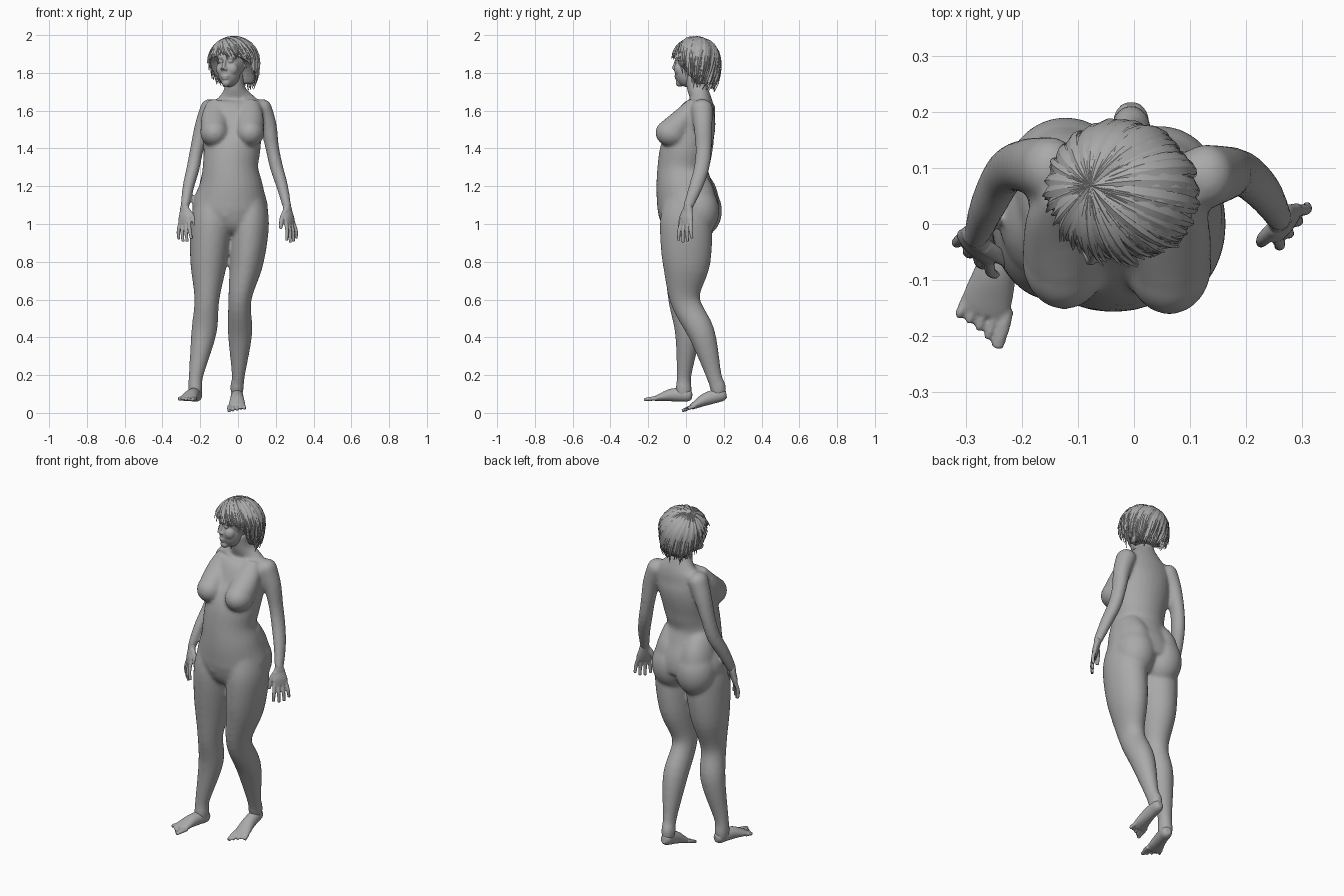
import bpy, bmesh, math, random
from mathutils import Matrix, Vector

random.seed(4)
if "Cube" in bpy.data.objects:
    bpy.data.objects.remove(bpy.data.objects["Cube"])

grey = bpy.data.materials.new("clay grey")
grey.use_nodes = True
colour = (0.4, 0.4, 0.4, 1)
grey.diffuse_color = colour
grey.node_tree.nodes["Principled BSDF"].inputs["Base Color"].default_value = colour


def finish(bm, name, voxel=0, relax=0):
    """Turn a bmesh into an object, fusing its overlapping parts if asked."""
    bmesh.ops.recalc_face_normals(bm, faces=bm.faces)
    mesh = bpy.data.meshes.new(name)
    bm.to_mesh(mesh)
    bm.free()
    mesh.materials.append(grey)
    obj = bpy.data.objects.new(name, mesh)
    bpy.context.collection.objects.link(obj)
    mesh.shade_smooth()
    if voxel:
        fuse = obj.modifiers.new("fuse", 'REMESH')
        fuse.mode = 'VOXEL'
        fuse.voxel_size = voxel
        fuse.use_smooth_shade = True
        soften = obj.modifiers.new("soften", 'SMOOTH')
        soften.factor = 0.5
        soften.iterations = relax
    return obj


def ball(bm, centre, radii, frame=Matrix()):
    place = Matrix.Translation(centre) @ Matrix.Diagonal((*radii, 1))
    bmesh.ops.create_uvsphere(bm, u_segments=28, v_segments=16, radius=1, matrix=frame @ place)


def spline(keys, steps):
    """Smooth interpolation through a few key sections."""
    keys = [Vector(k) for k in keys]
    out = []
    for i in range(len(keys) - 1):
        a, b = keys[max(i - 1, 0)], keys[i]
        c, d = keys[i + 1], keys[min(i + 2, len(keys) - 1)]
        for s in range(steps):
            t = s / steps
            out.append(b + (c - a) * (t / 2) + (a * 2 - b * 5 + c * 4 - d) * (t * t / 2)
                       + (b * 3 - a - c * 3 + d) * (t ** 3 / 2))
    return out + [keys[-1]]


def loft(bm, keys, up=(0, 1, 0), frame=Matrix(), steps=5, sides=28):
    """Closed tube through sections of x, y, z, half width, half depth."""
    rows = spline(keys, steps)
    rings = []
    for i, row in enumerate(rows):
        along = rows[min(i + 1, len(rows) - 1)].to_3d() - rows[max(i - 1, 0)].to_3d()
        side = along.cross(Vector(up)).normalized()
        depth = side.cross(along).normalized()
        ring = []
        for k in range(sides):
            a = math.tau * k / sides
            p = row.to_3d() + side * (math.cos(a) * row[3]) + depth * (math.sin(a) * row[4])
            ring.append(bm.verts.new(frame @ p))
        rings.append(ring)
    for low, high in zip(rings, rings[1:]):
        for k in range(sides):
            n = (k + 1) % sides
            bm.faces.new((low[k], low[n], high[n], high[k]))
    bm.faces.new(rings[0])
    bm.faces.new(rings[-1])


# Torso and neck
body = bmesh.new()
loft(body, [(-.045, .03, .98, .13, .11), (-.04, .015, 1.03, .185, .15), (-.041, .01, 1.1, .2, .163),
            (-.037, -.01, 1.2, .17, .149), (-.04, -.018, 1.3, .147, .133),
            (-.032, 0, 1.4, .151, .134), (-.03, .038, 1.5, .159, .117),
            (-.02, .058, 1.58, .163, .1), (-.013, .076, 1.635, .147, .073),
            (-.013, .077, 1.668, .1, .055), (-.018, .06, 1.72, .056, .055),
            (-.025, .045, 1.8, .052, .054)])

# Bust, seat and lower belly
for x, y in ((-.124, -.064), (.063, -.073)):
    ball(body, (x, y, 1.483), (.076, .089, .075))
    loft(body, [(x * .8, .05, 1.64, .06, .04), (x * .95, y + .072, 1.57, .074, .06),
                (x, y + .015, 1.5, .075, .078)])
for x, y in ((-.122, .075), (.045, .06)):
    ball(body, (x, y, 1.07), (.11, .116, .14))
    loft(body, [(x, 0, 1.26, .07, .09), (x, y - .03, 1.17, .09, .115), (x, y, 1.08, .1, .11)])
ball(body, (-.067, -.082, 1.055), (.046, .066, .06))

# Legs, the left one trailing
loft(body, [(-.135, 0, 1.12, .09, .12), (-.14, 0, 1, .111, .138), (-.155, -.002, .8, .098, .12),
            (-.165, -.02, .6, .066, .074), (-.18, .008, .43, .067, .067),
            (-.222, -.01, .2, .039, .039), (-.226, -.012, .13, .038, .043),
            (-.226, -.01, .085, .034, .038)])
loft(body, [(.055, 0, 1.12, .09, .12), (.063, 0, 1, .101, .138), (.045, .002, .8, .09, .128),
            (.01, -.005, .6, .061, .08), (.011, .083, .42, .064, .071),
            (.002, .147, .2, .035, .042), (-.005, .168, .14, .036, .043),
            (-.005, .175, .095, .031, .036)])

# Arms share one taper
taper = [(.052, .058), (.045, .05), (.036, .043), (.035, .041), (.031, .037), (.023, .027)]
left_arm = [(.128, .085, 1.61), (.16, .09, 1.52), (.182, .093, 1.4), (.204, .083, 1.3),
            (.234, .053, 1.2), (.26, .01, 1.09)]
right_arm = [(-.149, .098, 1.61), (-.184, .104, 1.52), (-.217, .1, 1.4), (-.237, .08, 1.3),
             (-.262, .03, 1.2), (-.282, -.022, 1.09)]
for path in (left_arm, right_arm):
    loft(body, [p + r for p, r in zip(path, taper)])
    ball(body, path[0], (.052, .058, .052))
    ball(body, path[-1], (.021, .025, .03))
finish(body, "body", .008, 14)


# Hands: palm, four fingers and a thumb
def hand(name, wrist, mirror, lean, tilt, yaw):
    bm = bmesh.new()
    frame = (Matrix.Translation(wrist) @ Matrix.Diagonal((mirror, 1, 1, 1))
             @ Matrix.Rotation(-tilt, 4, 'X') @ Matrix.Rotation(-lean, 4, 'Y')
             @ Matrix.Rotation(-yaw, 4, 'Z'))
    loft(bm, [(0, 0, .03, .014, .014), (0, 0, 0, .02, .025), (0, 0, -.025, .018, .031),
              (.002, -.004, -.06, .017, .042), (.002, -.004, -.095, .012, .041)], frame=frame)
    for i in range(4):
        y = -.036 + i * .021
        reach = .17 + (.008, .02, .016, 0)[i]
        loft(bm, [(.002, y, -.08, .01, .01), (.006, y * 1.25, -.13, .01, .01),
                  (-.004, y * 1.4, -reach, .008, .008)], frame=frame, sides=10)
    loft(bm, [(0, -.02, -.02, .015, .015), (-.012, -.048, -.06, .013, .013),
              (-.02, -.062, -.11, .009, .009)], frame=frame, sides=10)
    finish(bm, name, .004, 2)


hand("left_hand", left_arm[-1], 1, .17, .06, .65)
hand("right_hand", right_arm[-1], -1, .03, .22, .85)


# Feet: heel to ball, then five toes with the big toe inside
def foot(name, heel, yaw, pitch, mirror):
    bm = bmesh.new()
    frame = (Matrix.Translation(heel) @ Matrix.Rotation(yaw, 4, 'Z')
             @ Matrix.Rotation(pitch, 4, 'X') @ Matrix.Diagonal((mirror, 1, 1, 1)))
    loft(bm, [(0, 0, .03, .016, .02), (0, -.02, .032, .03, .032), (0, -.06, .036, .033, .036),
              (0, -.115, .034, .037, .033), (0, -.17, .022, .044, .021),
              (0, -.198, .015, .042, .014)], up=(0, 0, 1), frame=frame)
    for i in range(5):
        x = (i - 2) * .0185
        size = .0085 + (.005 if i == 0 else 0)
        tip = -.25 + i * .011
        loft(bm, [(x, -.178, .016, size, .011), (x * 1.08, -.21, .015, size, .011),
                  (x * 1.1, tip, .01, size * .8, .009)], up=(0, 0, 1), frame=frame, sides=10)
    finish(bm, name, .0045, 2)


foot("right_foot", (-.212, .03, .06), -.29, 0, -1)
foot("left_foot", (-.005, .222, .07), 0, .28, 1)

# Head, turned a little to its right
turn = Matrix.Translation((-.03, .04, 1.86)) @ Matrix.Rotation(-.43, 4, 'Z')
head = bmesh.new()
ball(head, (0, .01, .02), (.083, .1, .1), turn)
ball(head, (0, -.04, -.05), (.06, .064, .085), turn)
ball(head, (0, -.08, -.112), (.024, .022, .022), turn)
ball(head, (0, -.092, -.078), (.024, .017, .008), turn)
ball(head, (0, -.09, -.09), (.02, .017, .008), turn)
ball(head, (0, -.07, .022), (.058, .034, .022), turn)
for s in (-1, 1):
    ball(head, (s * .03, -.066, -.04), (.032, .032, .036), turn)
    ball(head, (s * .027, -.084, .001), (.015, .014, .01), turn)
    ball(head, (s * .01, -.106, -.04), (.009, .01, .008), turn)
    ball(head, (s * .08, .005, -.01), (.008, .016, .028), turn)
loft(head, [(0, -.093, .015, .009, .012), (0, -.105, -.015, .009, .012),
            (0, -.114, -.04, .011, .013)], frame=turn, sides=12)
finish(head, "head", .004, 5)

# Hair: an undercap and pointed locks swept from the crown
centre = Vector((-.022, .055, 1.86))
crown = Vector((-.4, .1, .9)).normalized()
face_way = -.43 - math.pi / 2


def on_hair(d, scale):
    tall = .135 if d.z > 0 else .22
    return centre + Vector((d.x * .137, d.y * .13, d.z * tall)) * scale


def hem(angle):
    """Lower limit of the hair: rising steadily from the nape to the brow."""
    front = math.cos(angle - face_way)
    return -.55 + .83 * min(max((front + .4) / 1.2, 0), 1)


cap = bmesh.new()
bmesh.ops.create_uvsphere(cap, u_segments=40, v_segments=24, radius=1)
for v in cap.verts:
    v.co.z = max(v.co.z, hem(math.atan2(v.co.y, v.co.x)) - .05)
    v.co = on_hair(v.co.copy(), .91)
finish(cap, "hair_cap")

locks = bmesh.new()
for n in range(240):
    angle = n * 2.39996
    end = Vector((math.cos(angle), math.sin(angle), 0))
    z = hem(angle) + random.uniform(-.16, .14)
    end = end * math.sqrt(1 - z * z) + Vector((0, 0, z))
    lift, width = random.uniform(.92, 1.01), random.uniform(.008, .015)
    flare, twist = random.uniform(-.03, .06), random.uniform(-.015, .015)
    rows = []
    for s in range(9):
        t = s / 8
        d = crown.slerp(end, t)
        across = crown.cross(end).normalized()
        side = across * width * math.sin(math.pi * (.08 + .9 * t))
        sway = across * twist * t * t
        mid = on_hair(d, lift + flare * t) + sway
        edge = on_hair(d, lift + flare * t - .025) + sway
        rows.append([locks.verts.new(p) for p in (edge - side, mid, edge + side)])
    for a, b in zip(rows, rows[1:]):
        for k in range(2):
            locks.faces.new((a[k], a[k + 1], b[k + 1], b[k]))
hair = finish(locks, "hair_locks")
bpy.ops.object.select_all(action='DESELECT')
hair.select_set(True)
bpy.context.view_layer.objects.active = hair
bpy.ops.object.shade_smooth_by_angle(angle=math.radians(25))
